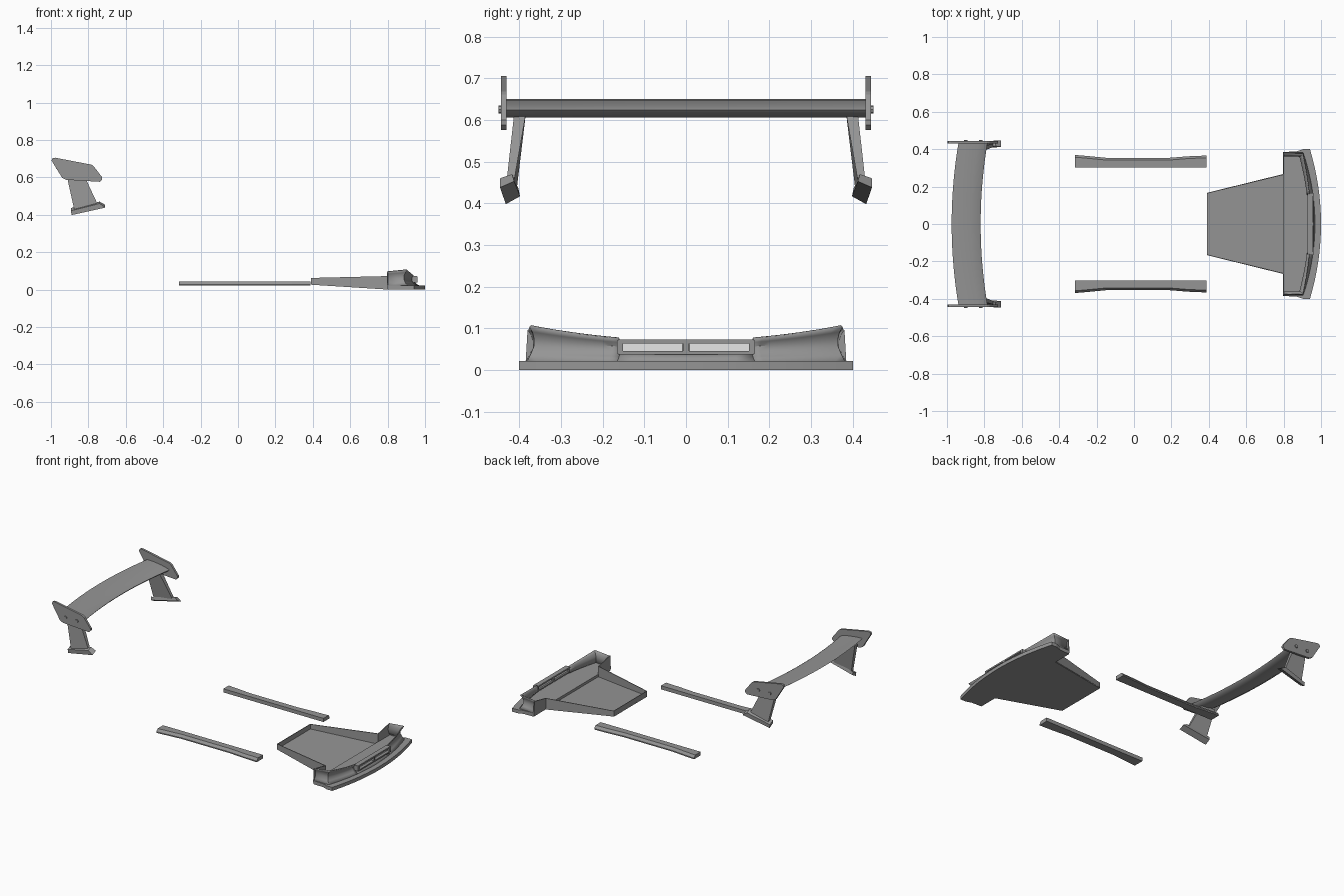
import bpy, bmesh, math
from mathutils import Vector

cube = bpy.data.objects.get("Cube")
if cube:
    bpy.data.objects.remove(cube, do_unlink=True)


def make_material(name, value):
    m = bpy.data.materials.new(name)
    m.use_nodes = True
    colour = (value, value, value, 1)
    m.diffuse_color = colour
    m.node_tree.nodes["Principled BSDF"].inputs["Base Color"].default_value = colour
    return m


grey = make_material("plain grey", 0.3)
white = make_material("white", 0.95)


def finish(name, bm, material=grey, smooth=False, thickness=0):
    bmesh.ops.recalc_face_normals(bm, faces=bm.faces)
    mesh = bpy.data.meshes.new(name)
    bm.to_mesh(mesh)
    bm.free()
    obj = bpy.data.objects.new(name, mesh)
    bpy.context.collection.objects.link(obj)
    mesh.materials.append(material)
    if thickness:
        mod = obj.modifiers.new("thickness", "SOLIDIFY")
        mod.thickness = thickness
        mod.offset = 0
    if smooth:
        bpy.ops.object.select_all(action="DESELECT")
        obj.select_set(True)
        bpy.context.view_layer.objects.active = obj
        bpy.ops.object.shade_smooth_by_angle(angle=math.radians(35))
    return obj


def loft(name, sections, closed=True, **kw):
    """Skin between matching sections; closed ones are rings with end caps."""
    bm = bmesh.new()
    rows = [[bm.verts.new(p) for p in s] for s in sections]
    n = len(rows[0])
    for a, b in zip(rows, rows[1:]):
        for i in range(n if closed else n - 1):
            j = (i + 1) % n
            bm.faces.new((a[i], a[j], b[j], b[i]))
    if closed:
        bm.faces.new(rows[0])
        bm.faces.new(rows[-1])
    return finish(name, bm, **kw)


def box(name, x0, x1, y0, y1, z0, z1, **kw):
    ring = [(x0, y0), (x1, y0), (x1, y1), (x0, y1)]
    return loft(name, [[(x, y, z) for x, y in ring] for z in (z0, z1)], **kw)


def spread(limit, count):
    return [limit * (2 * i / count - 1) for i in range(count + 1)]


# Rear wing blade, bowed towards the back in the middle
airfoil = [(-.975, .65), (-.93, .648), (-.87, .64), (-.83, .63), (-.82, .624),
           (-.83, .613), (-.86, .606), (-.90, .609), (-.94, .625)]
loft("wing_blade", [[(x + .036 * (y / .43) ** 2, y, z) for x, z in airfoil]
                    for y in spread(.432, 20)], smooth=True)

plate = [(-.997, .69), (-.992, .702), (-.978, .705), (-.785, .668), (-.773, .661),
         (-.726, .60), (-.726, .588), (-.738, .576), (-.92, .587), (-.94, .597)]

for side, s in (("left", 1), ("right", -1)):
    # Wing end plates and their bolts
    loft(side + "_end_plate", [[(x, s * y, z) for x, z in plate] for y in (.43, .444)])
    for i, cx in enumerate((-.90, -.82)):
        ring = [(cx + .01 * math.cos(a * math.pi / 4), .625 + .01 * math.sin(a * math.pi / 4))
                for a in range(8)]
        loft(f"{side}_bolt_{i + 1}", [[(x, s * y, z) for x, z in ring] for y in (.442, .45)])

    # Wing struts
    loft(side + "_strut", [
        [(-.917, s * .384, .615), (-.825, s * .384, .615),
         (-.825, s * .412, .615), (-.917, s * .412, .615)],
        [(-.875, s * .407, .425), (-.75, s * .412, .455),
         (-.75, s * .43, .455), (-.875, s * .426, .425)]])

    # Strut feet, sloping forward and outward
    loft(side + "_strut_foot", [
        [(-.89, s * .398, .417), (-.89, s * .432, .398),
         (-.893, s * .434, .421), (-.893, s * .402, .436)],
        [(-.71, s * .412, .453), (-.71, s * .446, .438),
         (-.74, s * .446, .46), (-.74, s * .417, .47)]])

    # Side skirts, waisted along the middle
    loft(side + "_side_skirt", [
        [(x, s * .303, .021), (x, s * y, .021), (x, s * y, .028),
         (x, s * (y - .012), .044), (x, s * .303, .044)]
        for x, y in ((-.315, .369), (-.255, .364), (-.15, .354),
                     (.19, .354), (.29, .362), (.388, .366))])

    # Rear wall of the splitter, beside the tray
    loft(side + "_rear_wall", [
        [(.80, s * .265, .01), (.80, s * .265, .072)],
        [(.80, s * .385, .01), (.80, s * .38, .096)]], closed=False, thickness=.005)


# Front splitter lip
def lip_x(y):
    return 1 - .37 * y * y


half = [(.80, .385), (.87, .388), (.905, .40)]
outline = ([(x, -y) for x, y in half] + [(lip_x(y), y) for y in spread(.40, 20)]
           + [(x, y) for x, y in reversed(half)])
loft("splitter_lip", [[(x, y, 0) for x, y in outline], [(x, y, .022) for x, y in outline]])


# Concave bumper skin with wrapped ends, leaving a gap for the grille
def skin(y, end=False):
    t = abs(y) / .37
    top = .096 if end else .07 + .036 * t * t
    rows = []
    for k, inset, scale in ((0, .034, 1.025), (.2, .05, 1), (.42, .06, .98),
                            (.65, .064, .978), (.85, .06, .99), (1, .055, 1.01)):
        x = .80 if end else lip_x(y) - inset + .02 * t * t * (k - .6)
        rows.append((x, y * scale, .02 + (top - .02) * k))
    return rows


for side, s in (("left", 1), ("right", -1)):
    ys = [.16 + .21 * i / 10 for i in range(11)]
    loft(side + "_bumper_skin", [skin(s * y) for y in ys] + [skin(s * .372, True)],
         closed=False, smooth=True, thickness=.006)
loft("bumper_skin_under_grille", [skin(y)[:3] for y in spread(.16, 8)],
     closed=False, smooth=True, thickness=.006)

# Grille frame with its two light inserts
box("grille_top_bar", .928, .958, -.163, .163, .064, .073)
box("grille_bottom_bar", .928, .960, -.163, .163, .038, .046)
for name, y in (("left", .158), ("middle", 0), ("right", -.158)):
    box(f"grille_{name}_post", .928, .959, y - .007, y + .007, .04, .071)
for name, y in (("left", .08), ("right", -.08)):
    box(f"grille_{name}_insert", .938, .942, y - .072, y + .072, .045, .065, material=white)

# Tray floor and low walls behind the splitter
loft("tray_floor", [
    [(x, -y, z), (x, y, z), (x, y, z + .006), (x, -y, z + .006)]
    for x, y, z in ((.39, .165, .026), (.80, .265, 0), (.82, .265, 0))])
wall_path = [(.80, -.265, .004, .072), (.392, -.165, .03, .062),
             (.392, .165, .03, .062), (.80, .265, .004, .072)]
loft("tray_wall", [[(x, y, a), (x, y, b)] for x, y, a, b in wall_path],
     closed=False, thickness=.005)
